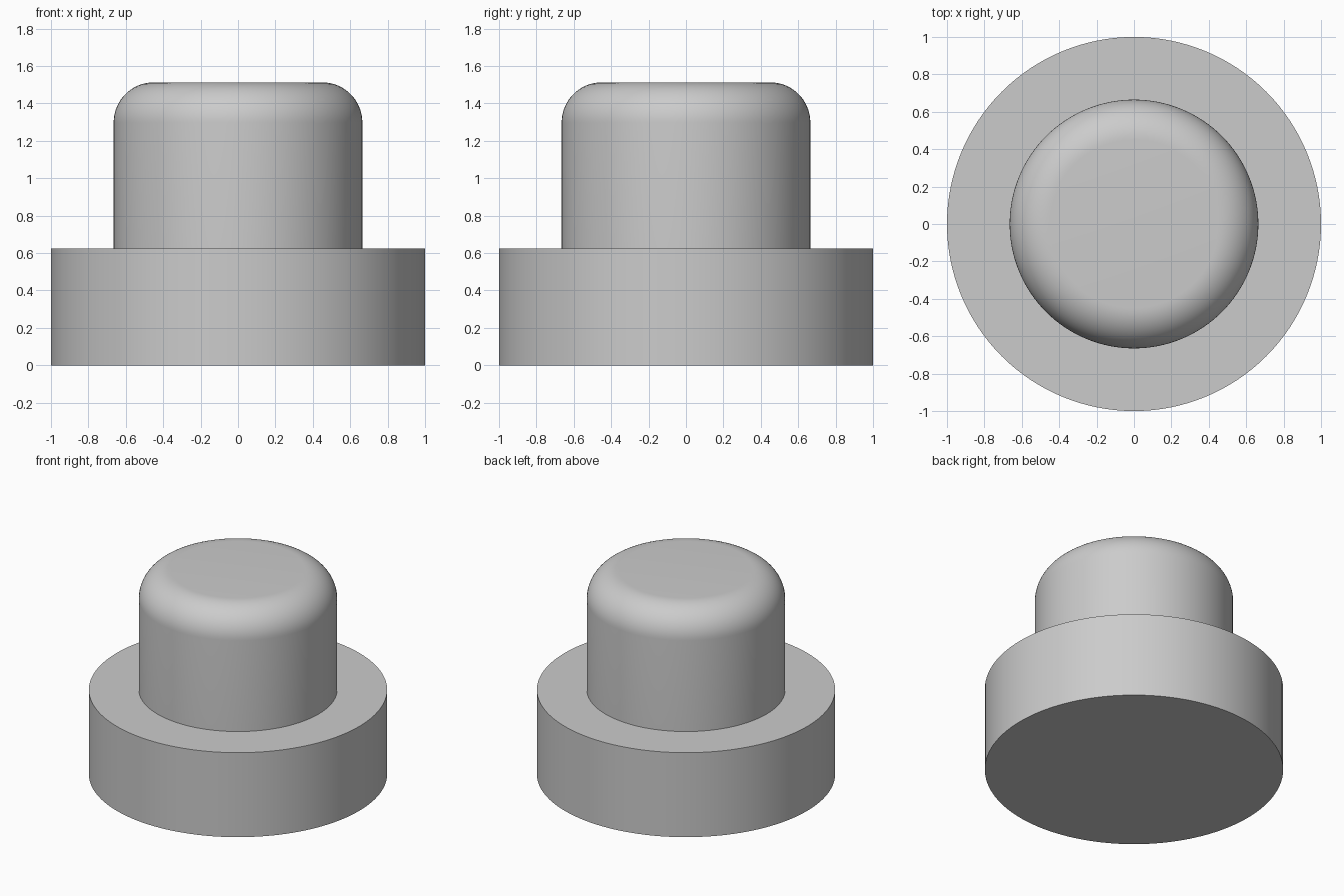
import bpy
import bmesh
import math

SEGMENTS = 128
BASE_RADIUS, BASE_TOP = 1.0, 0.625
CAP_RADIUS, CAP_TOP = 0.665, 1.513
FILLET, FILLET_STEPS = 0.215, 16

cube = bpy.data.objects.get("Cube")
if cube:
    bpy.data.objects.remove(cube, do_unlink=True)


def make_material(name, color):
    mat = bpy.data.materials.new(name)
    mat.use_nodes = True
    mat.diffuse_color = color
    mat.node_tree.nodes["Principled BSDF"].inputs["Base Color"].default_value = color
    return mat


def lathe(name, profile, mat):
    """Revolve (radius, height) points about z, closing both ends with flat discs."""
    bm = bmesh.new()
    rings = []
    for radius, height in profile:
        ring = []
        for i in range(SEGMENTS):
            a = math.tau * i / SEGMENTS
            ring.append(bm.verts.new((radius * math.cos(a), radius * math.sin(a), height)))
        rings.append(ring)
    for low, high in zip(rings, rings[1:]):
        for i in range(SEGMENTS):
            j = (i + 1) % SEGMENTS
            bm.faces.new((low[i], low[j], high[j], high[i]))
    bm.faces.new(rings[0][::-1])
    bm.faces.new(rings[-1])
    bmesh.ops.recalc_face_normals(bm, faces=bm.faces)
    mesh = bpy.data.meshes.new(name)
    bm.to_mesh(mesh)
    bm.free()
    mesh.materials.append(mat)
    obj = bpy.data.objects.new(name, mesh)
    bpy.context.collection.objects.link(obj)
    bpy.ops.object.select_all(action="DESELECT")
    obj.select_set(True)
    bpy.context.view_layer.objects.active = obj
    bpy.ops.object.shade_smooth_by_angle(angle=math.radians(30))
    return obj


grey = make_material("light_grey", (0.6, 0.6, 0.6, 1))

# Wide flange, then the shoulder and the straight wall of the plug
profile = [(BASE_RADIUS, 0), (BASE_RADIUS, BASE_TOP), (CAP_RADIUS, BASE_TOP)]

# Rounded upper rim, ending at the flat top
for step in range(FILLET_STEPS + 1):
    a = math.pi / 2 * step / FILLET_STEPS
    profile.append((CAP_RADIUS - FILLET + FILLET * math.cos(a),
                    CAP_TOP - FILLET + FILLET * math.sin(a)))

lathe("flanged_plug", profile, grey)
